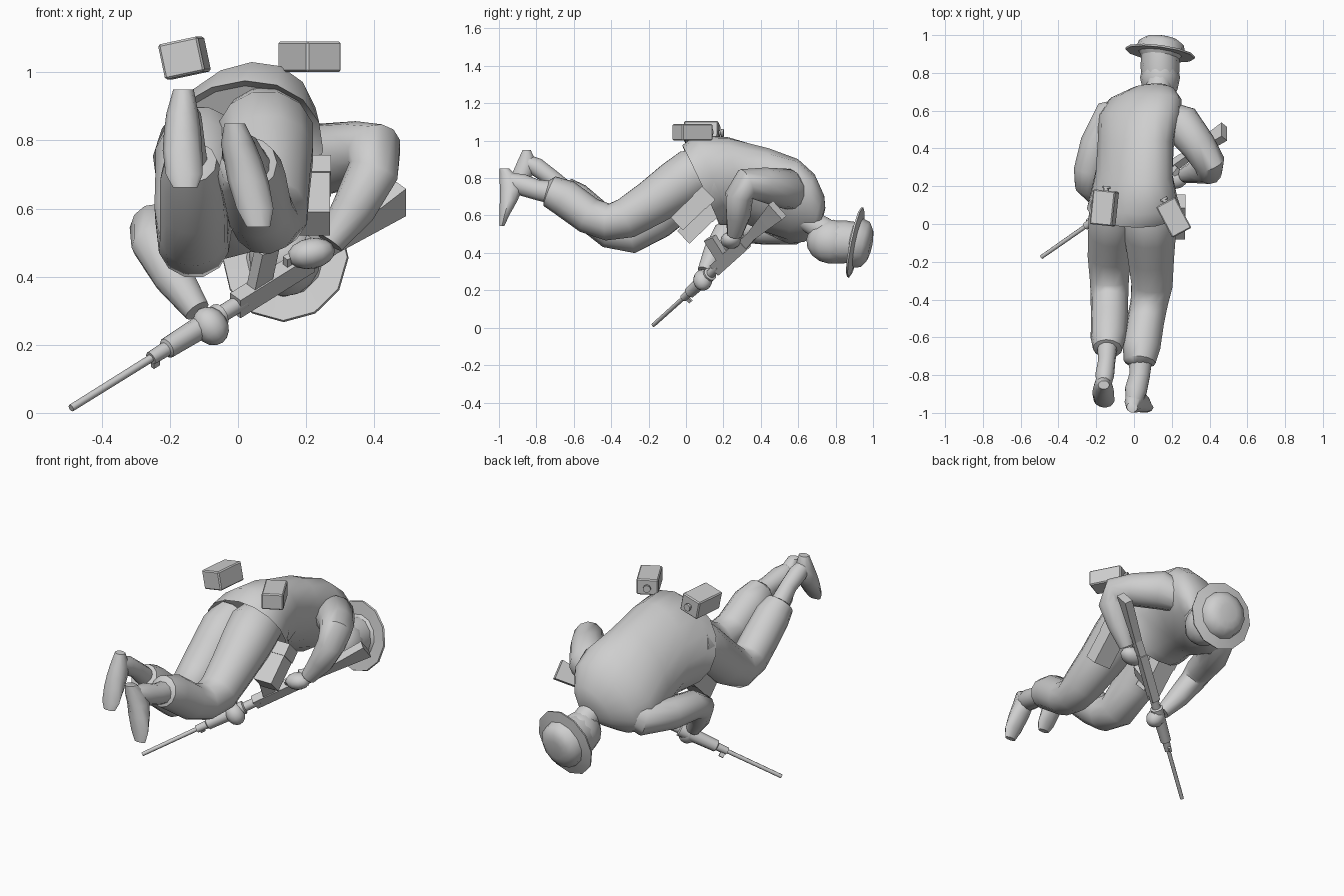
import bpy, bmesh, math
from mathutils import Vector, Matrix, Euler

grey = bpy.data.materials.new("plain_grey")
grey.diffuse_color = (0.62, 0.62, 0.62, 1)


def finish(name, bm, smooth=True):
    bmesh.ops.recalc_face_normals(bm, faces=bm.faces)
    me = bpy.data.meshes.new(name)
    bm.to_mesh(me)
    bm.free()
    ob = bpy.data.objects.new(name, me)
    bpy.context.collection.objects.link(ob)
    me.materials.append(grey)
    if smooth:
        bpy.ops.object.select_all(action='DESELECT')
        ob.select_set(True)
        bpy.context.view_layer.objects.active = ob
        bpy.ops.object.shade_smooth_by_angle(angle=math.radians(48))
    return ob


def loft(name, sections, n=12, smooth=True):
    """Skin elliptical rings given as (centre, half axis a, half axis b)."""
    bm = bmesh.new()
    rings = []
    for c, a, b in sections:
        c, a, b = Vector(c), Vector(a), Vector(b)
        rings.append([bm.verts.new(c + a * math.cos(2 * math.pi * i / n)
                                   + b * math.sin(2 * math.pi * i / n)) for i in range(n)])
    for r, s in zip(rings, rings[1:]):
        for i in range(n):
            j = (i + 1) % n
            bm.faces.new((r[i], r[j], s[j], s[i]))
    bm.faces.new(rings[0])
    bm.faces.new(rings[-1])
    return finish(name, bm, smooth)


def tube(name, pts, n=12):
    """Limb along points (x, y, z, radius)."""
    ps = [Vector(p[:3]) for p in pts]
    secs = []
    for i, p in enumerate(ps):
        d = (ps[min(i + 1, len(ps) - 1)] - ps[max(i - 1, 0)]).normalized()
        if i == 0:
            a = d.orthogonal().normalized()
        a = (a - d * a.dot(d)).normalized()
        secs.append((p, a * pts[i][3], d.cross(a) * pts[i][3]))
    return loft(name, secs, n)


def box(name, matrix, size, bevel=0.0):
    bm = bmesh.new()
    bmesh.ops.create_cube(bm, size=1, matrix=matrix @ Matrix.Diagonal((*size, 1)))
    if bevel:
        bmesh.ops.bevel(bm, geom=bm.edges[:], offset=bevel, segments=1, affect='EDGES')
    return finish(name, bm, False)


def blob(name, matrix, size):
    bm = bmesh.new()
    bmesh.ops.create_uvsphere(bm, u_segments=12, v_segments=8, radius=1,
                              matrix=matrix @ Matrix.Diagonal((*size, 1)))
    return finish(name, bm)


def place(loc, rot=(0, 0, 0)):
    return Matrix.Translation(loc) @ Euler([math.radians(r) for r in rot]).to_matrix().to_4x4()


# Jacket: centre x, half width, roll, skew, back point (y, z), belly point (y, z)
body = []
for cx, w, roll, skew, (ty, tz), (by, bz) in (
        (0.00, 0.22, 2, 0.02, (0.06, 0.96), (0.24, 0.58)),
        (0.00, 0.25, 2, 0.02, (-0.02, 0.975), (0.18, 0.55)),
        (0.00, 0.23, 4, 0.04, (0.05, 1.03), (0.23, 0.55)),
        (0.00, 0.205, 8, 0.04, (0.22, 1.02), (0.31, 0.56)),
        (0.01, 0.21, 16, 0.02, (0.44, 0.955), (0.43, 0.51)),
        (0.03, 0.24, 24, 0.0, (0.60, 0.88), (0.55, 0.47)),
        (0.06, 0.21, 24, 0.0, (0.69, 0.80), (0.63, 0.48)),
        (0.10, 0.125, 20, 0.0, (0.74, 0.70), (0.68, 0.50)),
        (0.12, 0.06, 10, 0.0, (0.745, 0.64), (0.71, 0.52))):
    r = math.radians(roll)
    body.append(((cx, (ty + by) / 2, (tz + bz) / 2),
                 (w * math.cos(r), 0, w * math.sin(r)),
                 (skew, (ty - by) / 2, (tz - bz) / 2)))
loft("jacket", body, 16)

# Neck and head
tube("neck", [(0.11, 0.64, 0.58, 0.06), (0.13, 0.72, 0.535, 0.068), (0.14, 0.80, 0.48, 0.07)])
blob("head", place((0.138, 0.775, 0.46), (-6, 0, 0)), (0.106, 0.132, 0.118))
loft("back_of_head", [((0.138, y, 0.458), (rx, 0, 0), (0, 0.01, rz)) for y, rx, rz in (
    (0.76, 0.10, 0.112), (0.84, 0.103, 0.116), (0.91, 0.10, 0.105))], 12)

# Brimmed hat, turned around its tilted axis
axis = Vector((0.13, 0.97, -0.20)).normalized()
side = axis.cross(Vector((0, 0, 1))).normalized()
up = side.cross(axis)
hat = [(Vector((0.14, 0.915, 0.454)) + axis * h, side * r, up * r * 1.03) for h, r in (
    (-0.035, 0.10), (-0.014, 0.115), (-0.016, 0.184), (-0.006, 0.187),
    (0.006, 0.13), (0.045, 0.12), (0.068, 0.085), (0.076, 0.05))]
loft("hat", hat, 12)

# Trouser legs, shins and feet
tube("right_trouser", [(0.08, 0.10, 0.83, 0.13), (0.08, 0.03, 0.815, 0.145), (0.085, -0.05, 0.76, 0.14),
                       (0.09, -0.18, 0.67, 0.125), (0.095, -0.32, 0.585, 0.112),
                       (0.08, -0.42, 0.565, 0.10), (0.06, -0.52, 0.60, 0.099),
                       (0.04, -0.65, 0.695, 0.10), (0.03, -0.73, 0.73, 0.085),
                       (0.03, -0.75, 0.735, 0.05)])
tube("left_trouser", [(-0.11, 0.12, 0.79, 0.12), (-0.115, 0.03, 0.75, 0.13), (-0.12, -0.04, 0.69, 0.125),
                      (-0.13, -0.16, 0.585, 0.118), (-0.13, -0.30, 0.498, 0.106),
                      (-0.13, -0.40, 0.52, 0.10), (-0.13, -0.50, 0.60, 0.099),
                      (-0.135, -0.60, 0.69, 0.095), (-0.14, -0.66, 0.735, 0.078),
                      (-0.14, -0.67, 0.745, 0.045)])
tube("right_shin", [(0.035, -0.70, 0.72, 0.065), (0.03, -0.80, 0.738, 0.056),
                    (0.01, -0.88, 0.765, 0.06), (0.0, -0.94, 0.785, 0.045)])
tube("left_shin", [(-0.14, -0.62, 0.71, 0.055), (-0.145, -0.73, 0.81, 0.046),
                   (-0.155, -0.80, 0.86, 0.05), (-0.16, -0.85, 0.885, 0.04)])
for name, rows in (
        ("right_foot", ((-0.01, -0.97, 0.85, 0.03, 0.028), (0.0, -0.94, 0.79, 0.05, 0.06),
                        (0.015, -0.935, 0.74, 0.056, 0.062), (0.03, -0.948, 0.68, 0.06, 0.05),
                        (0.05, -0.971, 0.60, 0.054, 0.027), (0.06, -0.984, 0.545, 0.034, 0.014))),
        ("left_foot", ((-0.16, -0.852, 0.95, 0.03, 0.023), (-0.163, -0.852, 0.88, 0.047, 0.056),
                       (-0.163, -0.87, 0.83, 0.054, 0.06), (-0.163, -0.897, 0.77, 0.058, 0.05),
                       (-0.158, -0.939, 0.70, 0.054, 0.027), (-0.155, -0.957, 0.662, 0.036, 0.014)))):
    loft(name, [((x, y, z), (w, 0, 0), (0, d, 0)) for x, y, z, w, d in rows], 10)

# Sleeves and hands
tube("right_sleeve", [(0.12, 0.60, 0.69, 0.07), (0.25, 0.53, 0.745, 0.108),
                      (0.345, 0.41, 0.765, 0.092), (0.40, 0.32, 0.77, 0.084),
                      (0.397, 0.285, 0.71, 0.075), (0.34, 0.28, 0.60, 0.065),
                      (0.27, 0.26, 0.50, 0.042)])
tube("left_sleeve", [(0.0, 0.61, 0.59, 0.07), (-0.12, 0.57, 0.54, 0.097),
                     (-0.20, 0.42, 0.53, 0.087), (-0.24, 0.28, 0.535, 0.08),
                     (-0.245, 0.21, 0.50, 0.07), (-0.19, 0.15, 0.40, 0.06),
                     (-0.12, 0.10, 0.30, 0.04)])
blob("right_hand", place((0.215, 0.24, 0.468), (0, -10, 0)), (0.07, 0.055, 0.045))
blob("left_hand", place((-0.08, 0.09, 0.255), (0, -35, 0)), (0.05, 0.052, 0.06))

# Rifle frame: local x runs muzzle to butt, local z points to the magazine
muzzle = Vector((-0.49, -0.175, 0.014))
gx = Vector((0.97, 0.675, 0.605)).normalized()
gz = Vector((0, -0.67, 0.74))
gz = (gz - gx * gz.dot(gx)).normalized()
gy = gz.cross(gx)
gun = Matrix.Translation(muzzle) @ Matrix((gx, gy, gz)).transposed().to_4x4()


def gun_loft(name, rows, n):
    """Rows are (distance, height, half width, half depth)."""
    return loft(name, [(gun @ Vector((s, 0, h)), gy * w, gz * d) for s, h, w, d in rows], n)


def gun_box(name, s, h, size):
    return box(name, gun @ Matrix.Translation((s, 0, h)), size)


gun_loft("barrel", [(0, 0, 0.011, 0.011), (0.36, 0, 0.012, 0.012)], 8)
gun_loft("fore_end", [(0.32, 0, 0.02, 0.02), (0.38, 0, 0.022, 0.022), (0.385, 0, 0.03, 0.032),
                      (0.60, 0, 0.036, 0.038), (0.605, 0, 0.025, 0.025),
                      (0.69, 0, 0.025, 0.025)], 10)
gun_box("barrel_lug", 0.34, -0.025, (0.025, 0.012, 0.035))
gun_box("receiver", 0.81, 0, (0.30, 0.045, 0.07))
box("magazine", gun @ place((0.77, 0, 0.08), (0, 14, 0)), (0.07, 0.035, 0.135))
gun_box("trigger_guard", 0.885, 0.045, (0.05, 0.02, 0.04))
box("grip", gun @ place((0.96, 0, 0.04), (0, 30, 0)), (0.045, 0.03, 0.08))

# Shoulder stock: square rings that widen to the butt
stock = []
for s, h, w, d in ((0.94, 0, 0.02, 0.03), (1.05, 0.005, 0.02, 0.025),
                   (1.20, 0.01, 0.022, 0.04), (1.325, 0.014, 0.022, 0.054)):
    stock.append((gun @ Vector((s, 0, h)), (gy * w + gz * d), (gz * d - gy * w)))
loft("stock", stock, 4, False)

# Ammunition pouches under the hem
for name, loc in (("right_ammo_pouch", (0.215, 0.035, 0.637)), ("left_ammo_pouch", (-0.11, 0.07, 0.565))):
    m = place(loc, (44, 0, 0))
    box(name, m, (0.11, 0.235, 0.095))
    box(name + "_flap", m @ place((0, 0.085, 0)), (0.116, 0.07, 0.102))

# Two canteens above the hips, each with a short neck and cap
for name, m, size in (
        ("left_canteen", place((-0.157, 0.085, 1.042), (0, -12, -6)), (0.12, 0.185, 0.105)),
        ("right_canteen", place((0.21, 0.035, 1.045), (0, 0, 28)), (0.115, 0.185, 0.09))):
    box(name, m, size, 0.006)
    y = size[1] / 2
    loft(name + "_cap", [(m @ Vector((0, y + d, 0)), m.to_3x3() @ Vector((r, 0, 0)),
                          m.to_3x3() @ Vector((0, 0, r)))
                         for d, r in ((-0.01, 0.014), (0.01, 0.014), (0.011, 0.021), (0.024, 0.021))], 8)
